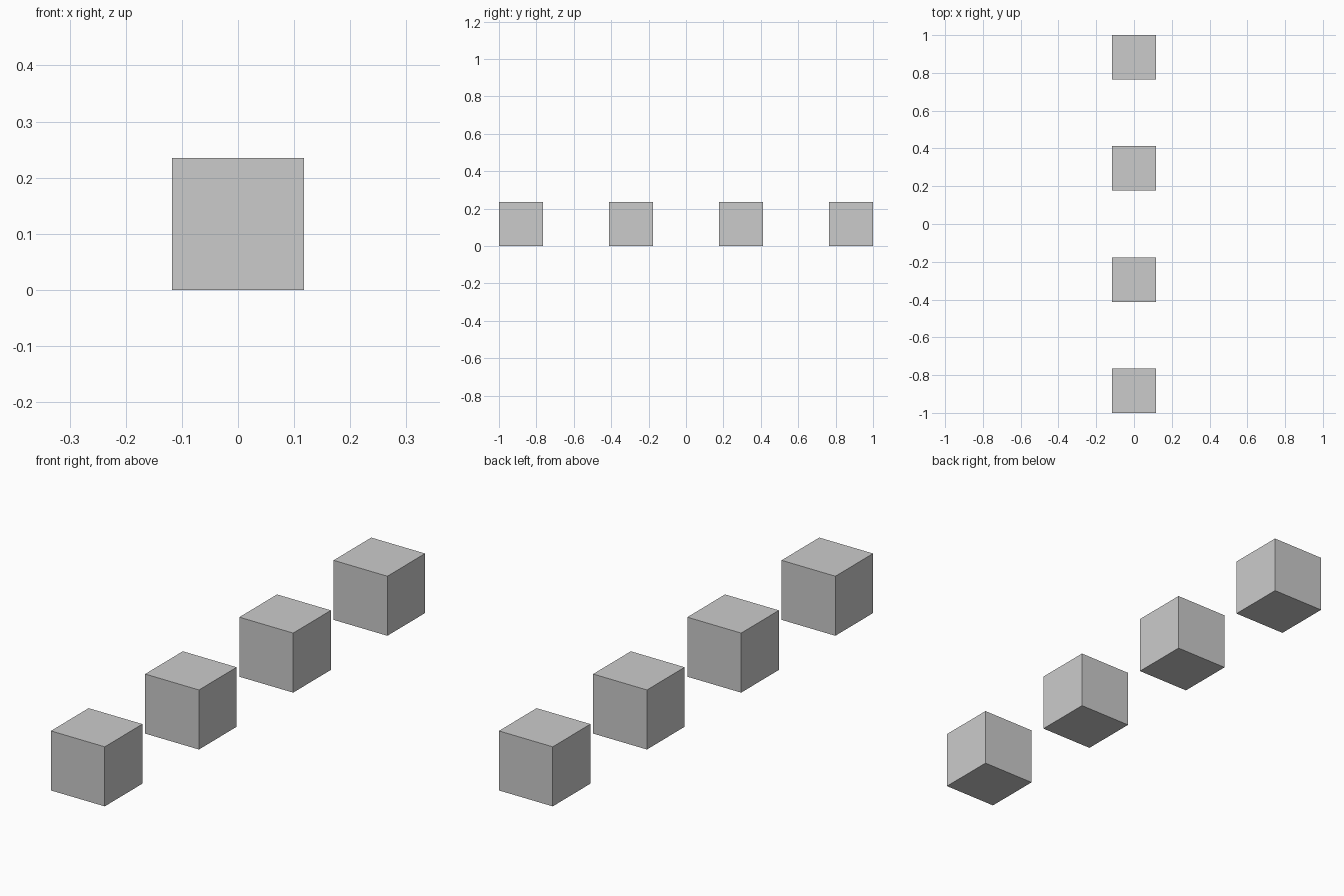
import bpy

if "Cube" in bpy.data.objects:
    bpy.data.objects.remove(bpy.data.objects["Cube"])

# Row of four equal cubes along y, spaced 2.5 cube widths apart
COUNT = 4
SIZE = 2 / 8.5
STEP = 2.5 * SIZE

for i in range(COUNT):
    y = (i - (COUNT - 1) / 2) * STEP
    bpy.ops.mesh.primitive_cube_add(size=SIZE, location=(0, y, SIZE / 2))
    bpy.context.object.name = f"cube_{i + 1}"
